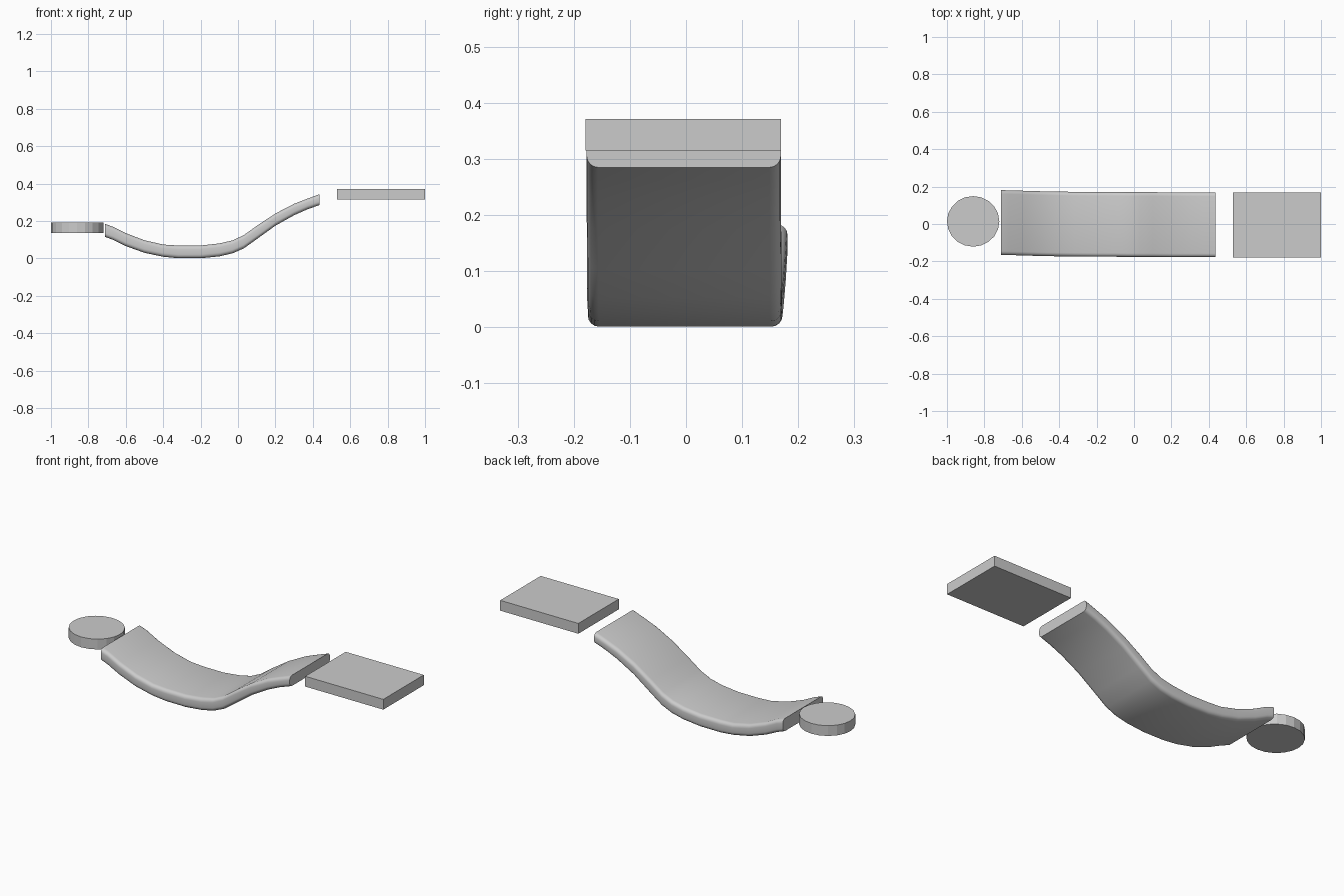
import bpy, bmesh, math

if "Cube" in bpy.data.objects:
    bpy.data.objects.remove(bpy.data.objects["Cube"])

# side profile of the curved slab: x, bottom z, top z, sideways shift
PROFILE = [(-0.71, .115, .184, .008), (-0.67, .100, .170, .007), (-0.6, .066, .135, .005),
           (-0.5, .030, .097, .002), (-0.4, .009, .074, 0), (-0.32, .001, .069, -.001),
           (-0.2, .001, .069, -.002), (-0.1, .011, .080, -.002), (-0.03, .027, .096, -.003),
           (0.03, .053, .124, -.003), (0.1, .103, .174, -.003), (0.2, .175, .240, -.004),
           (0.3, .231, .292, -.004), (0.37, .262, .319, -.004), (0.435, .285, .343, -.004)]
HALF_WIDTH = 0.173


def section(bm, x, z0, z1, dy, r=0.02, steps=4):
    """Ring of verts: a rectangle with rounded corners at one station."""
    ring = []
    for cy, cz, start in ((HALF_WIDTH - r, z1 - r, 0), (-HALF_WIDTH + r, z1 - r, 90),
                          (-HALF_WIDTH + r, z0 + r, 180), (HALF_WIDTH - r, z0 + r, 270)):
        for i in range(steps + 1):
            a = math.radians(start + 90 * i / steps)
            ring.append(bm.verts.new((x, cy + dy + r * math.cos(a), cz + r * math.sin(a))))
    return ring


# curved slab, lofted through the stations
bm = bmesh.new()
rings = [section(bm, *p) for p in PROFILE]
for a, b in zip(rings, rings[1:]):
    for i in range(len(a)):
        j = (i + 1) % len(a)
        bm.faces.new((a[i], a[j], b[j], b[i]))
bm.faces.new(rings[0])
bm.faces.new(rings[-1])
bmesh.ops.recalc_face_normals(bm, faces=bm.faces)
mesh = bpy.data.meshes.new("curved_slab")
bm.to_mesh(mesh)
bm.free()
slab = bpy.data.objects.new("curved_slab", mesh)
bpy.context.collection.objects.link(slab)
bpy.context.view_layer.objects.active = slab
slab.select_set(True)
bpy.ops.object.shade_smooth_by_angle(angle=math.radians(40))

# round disc at the low end
bpy.ops.mesh.primitive_cylinder_add(vertices=20, radius=0.14, depth=0.056,
                                    location=(-0.86, 0.014, 0.163))
disc = bpy.context.object
disc.name = "round_disc"
disc.scale.y = 0.965

# flat rectangular plate at the high end
bpy.ops.mesh.primitive_cube_add(size=1, location=(0.765, -0.005, 0.343))
plate = bpy.context.object
plate.name = "flat_plate"
plate.scale = (0.47, 0.348, 0.056)
